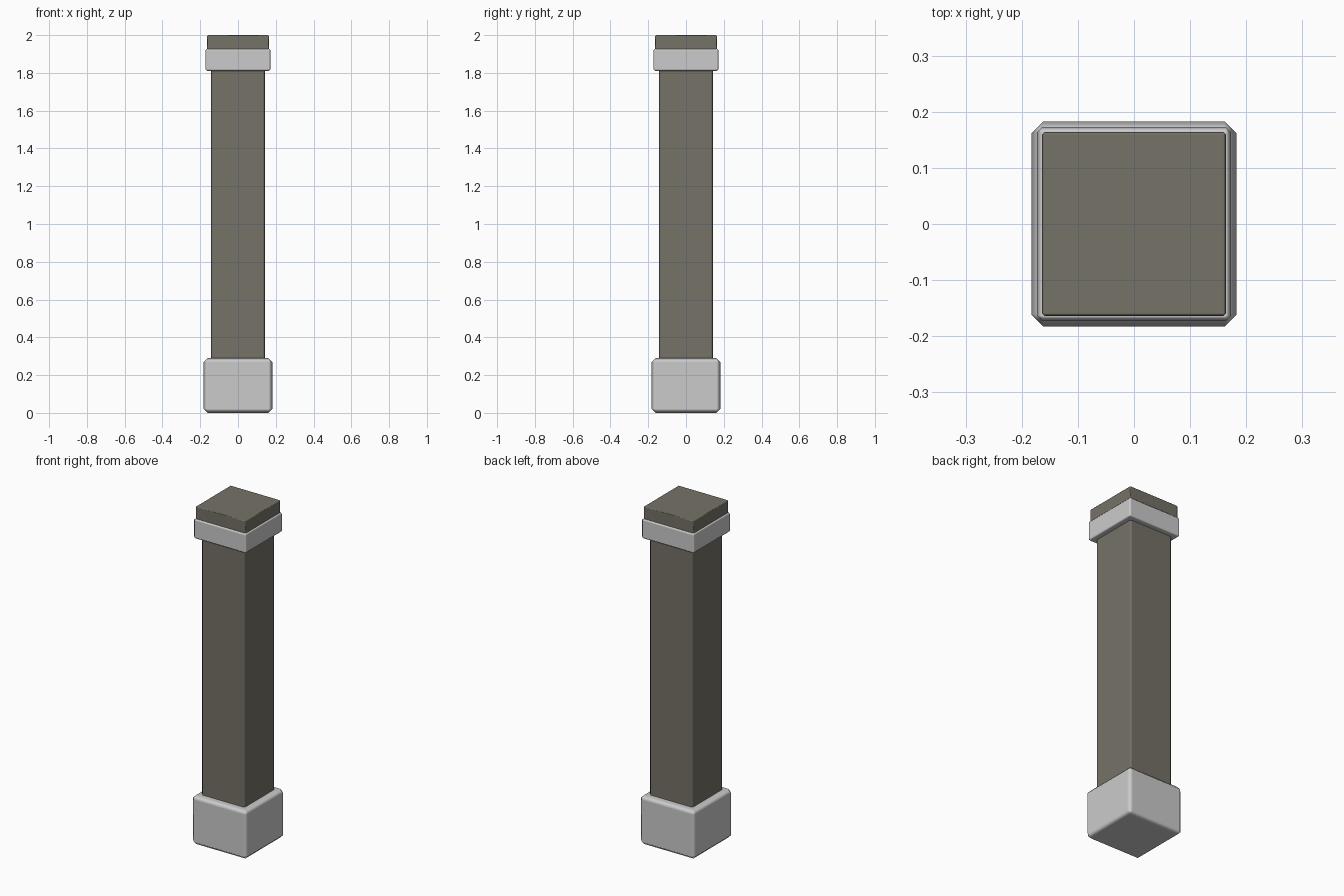
import bpy

if "Cube" in bpy.data.objects:
    bpy.data.objects.remove(bpy.data.objects["Cube"])

dark = bpy.data.materials.new("dark_stone")
dark.diffuse_color = (0.18, 0.168, 0.138, 1.0)
dark.use_nodes = True
dark.node_tree.nodes["Principled BSDF"].inputs["Base Color"].default_value = dark.diffuse_color


def block(name, half, z0, z1, bevel, mat=None):
    """Square block between two heights with smooth-shaded chamfered edges."""
    bpy.ops.mesh.primitive_cube_add(size=1, location=(0, 0, (z0 + z1) / 2))
    obj = bpy.context.object
    obj.name = name
    obj.scale = (2 * half, 2 * half, z1 - z0)
    bpy.ops.object.transform_apply(location=False, rotation=False, scale=True)
    bpy.ops.object.shade_smooth()
    mod = obj.modifiers.new("bevel", "BEVEL")
    mod.width = bevel
    mod.segments = 1
    mod.harden_normals = True
    if mat:
        obj.data.materials.append(mat)
    return obj


# Foot, shaft, collar and top slab, from the ground up
block("base", 0.183, 0.0, 0.29, 0.022)
block("shaft", 0.142, 0.02, 1.93, 0.01, dark)
block("collar", 0.173, 1.81, 1.928, 0.01)
block("cap", 0.164, 1.922, 2.0, 0.005, dark)
